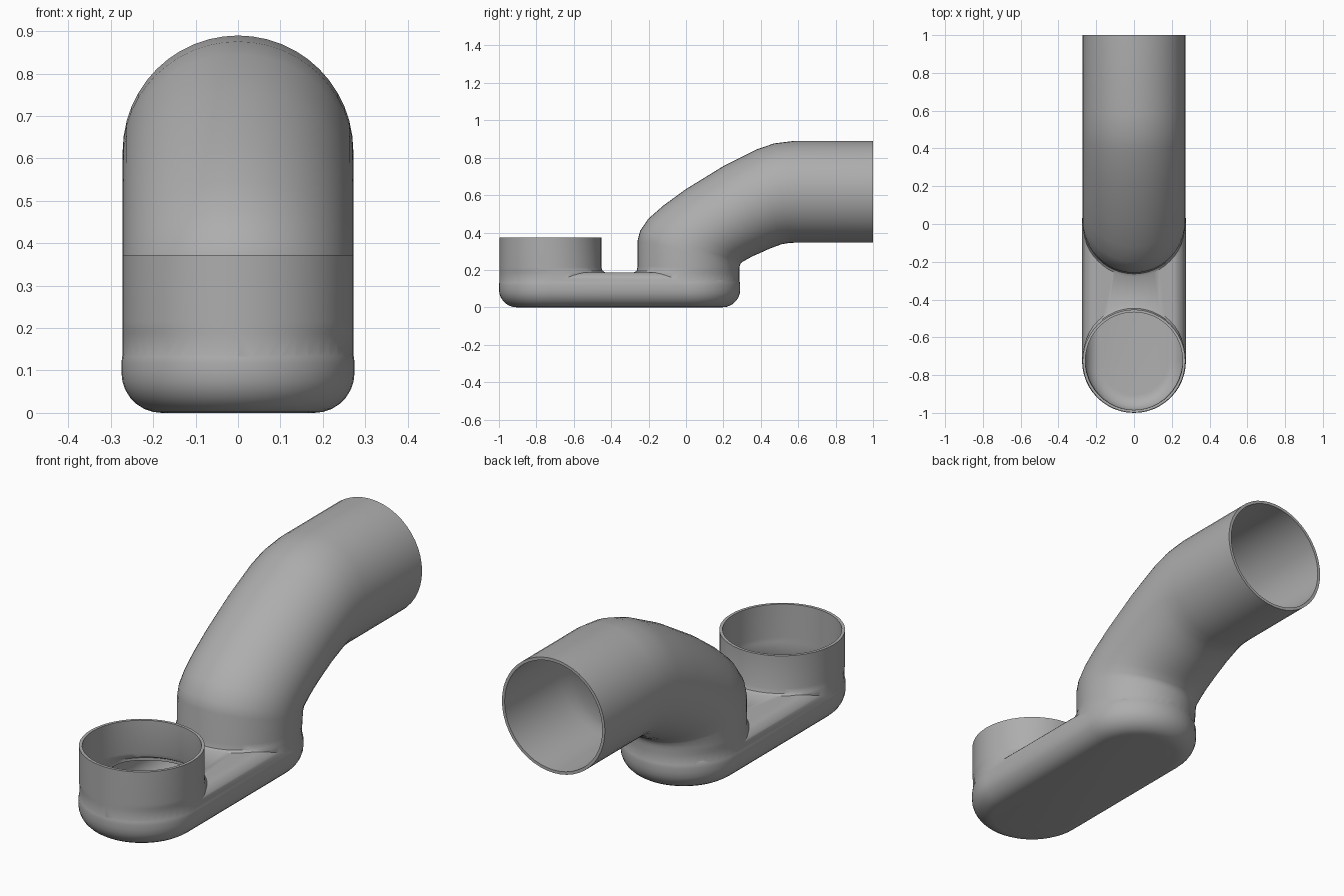
import bpy, bmesh, math
from mathutils import Vector

if "Cube" in bpy.data.objects:
    bpy.data.objects.remove(bpy.data.objects["Cube"], do_unlink=True)

RADIUS, WALL, SEGMENTS = 0.272, 0.014, 48

grey = bpy.data.materials.new("plain grey")
grey.use_nodes = True
grey.diffuse_color = (0.42, 0.42, 0.42, 1)
grey.node_tree.nodes["Principled BSDF"].inputs["Base Color"].default_value = grey.diffuse_color


def skin(name, rings):
    """Closed solid through a series of rings with equal point counts."""
    bm = bmesh.new()
    loops = [[bm.verts.new(p) for p in ring] for ring in rings]
    n = len(loops[0])
    for a, b in zip(loops, loops[1:]):
        for i in range(n):
            j = (i + 1) % n
            bm.faces.new((a[i], a[j], b[j], b[i]))
    bm.faces.new(loops[0][::-1])
    bm.faces.new(loops[-1])
    bmesh.ops.recalc_face_normals(bm, faces=bm.faces)
    mesh = bpy.data.meshes.new(name)
    bm.to_mesh(mesh)
    bm.free()
    mesh.materials.append(grey)
    obj = bpy.data.objects.new(name, mesh)
    bpy.context.collection.objects.link(obj)
    return obj


def tube(name, sections, inset, overshoot):
    """Round tube; each section is its front (y, z) and back (y, z) edge."""
    rings = []
    for y0, z0, y1, z1 in sections:
        a, b = Vector((0, y0, z0)), Vector((0, y1, z1))
        mid, half = (a + b) / 2, (b - a) / 2
        half *= 1 - inset / half.length
        rings.append([mid + half * math.cos(t) + Vector(((RADIUS - inset) * math.sin(t), 0, 0))
                      for t in (math.tau * i / SEGMENTS for i in range(SEGMENTS))])
    if inset:
        rings.append([p + Vector(overshoot) for p in rings[-1]])
    return skin(name, rings)


def base(name, inset):
    """Long round-ended tray with rounded lower and upper edges."""
    low, high, top = 0.095, 0.07, 0.187
    steps = [math.pi / 2 * i / 7 for i in range(8)]
    levels = [(low * (1 - math.cos(t)), low * (1 - math.sin(t))) for t in steps]
    levels += [(top - high * (1 - math.sin(t)), high * (1 - math.cos(t))) for t in steps]
    rings = []
    for z, shrink in levels:
        r = 0.275 - inset - shrink * (1 - inset / 0.1)
        z = inset + z * (top - 2 * inset) / top
        ring = []
        for centre, start in ((0.015, 0), (-0.725, math.pi)):
            for i in range(SEGMENTS // 2 + 1):
                t = start + math.pi * i / (SEGMENTS // 2)
                ring.append(Vector((r * math.cos(t), centre + r * math.sin(t), z)))
        rings.append(ring)
    return skin(name, rings)


# Bent outlet pipe, with a small fillet where it meets the tray
pipe_path = [
    (-0.28, 0.08, 0.285, 0.08), (-0.28, 0.186, 0.285, 0.18),
    (-0.264, 0.195, 0.285, 0.2), (-0.258, 0.22, 0.286, 0.215),
    (-0.258, 0.36, 0.29, 0.23), (-0.245, 0.41, 0.3, 0.242),
    (-0.2, 0.475, 0.335, 0.262), (-0.12, 0.545, 0.36, 0.275),
    (0, 0.632, 0.395, 0.29), (0.2, 0.755, 0.45, 0.315),
    (0.38, 0.845, 0.51, 0.337), (0.47, 0.876, 0.55, 0.344),
    (0.58, 0.89, 0.59, 0.346), (1, 0.89, 1, 0.346)]

# Upright inlet cup
cup_path = [(-0.998, z, y, z) for z, y in (
    (0.09, -0.43), (0.186, -0.43), (0.195, -0.446), (0.215, -0.453), (0.372, -0.453))]


def shell_parts(inset):
    return [base("tray", inset),
            tube("outlet_pipe", pipe_path, inset, (0, 0.06, 0)),
            tube("inlet_cup", cup_path, inset, (0, 0, 0.06))]


# Join the outer solids, then hollow them out
body, *solids = shell_parts(0)
body.name = "pipe_trap"
hollows = shell_parts(WALL)
jobs = [(o, "UNION") for o in solids] + [(o, "DIFFERENCE") for o in hollows]
for tool, operation in jobs:
    mod = body.modifiers.new(operation.title(), "BOOLEAN")
    mod.operation, mod.object, mod.solver = operation, tool, "EXACT"
    tool.hide_render = True

bpy.context.view_layer.update()
result = bpy.data.meshes.new_from_object(
    body.evaluated_get(bpy.context.evaluated_depsgraph_get()))
body.modifiers.clear()
body.data = result
for tool, _ in jobs:
    bpy.data.objects.remove(tool, do_unlink=True)

# Smooth shading with crisp rims
bpy.ops.object.select_all(action="DESELECT")
body.select_set(True)
bpy.context.view_layer.objects.active = body
bpy.ops.object.shade_smooth_by_angle(angle=math.radians(35))
